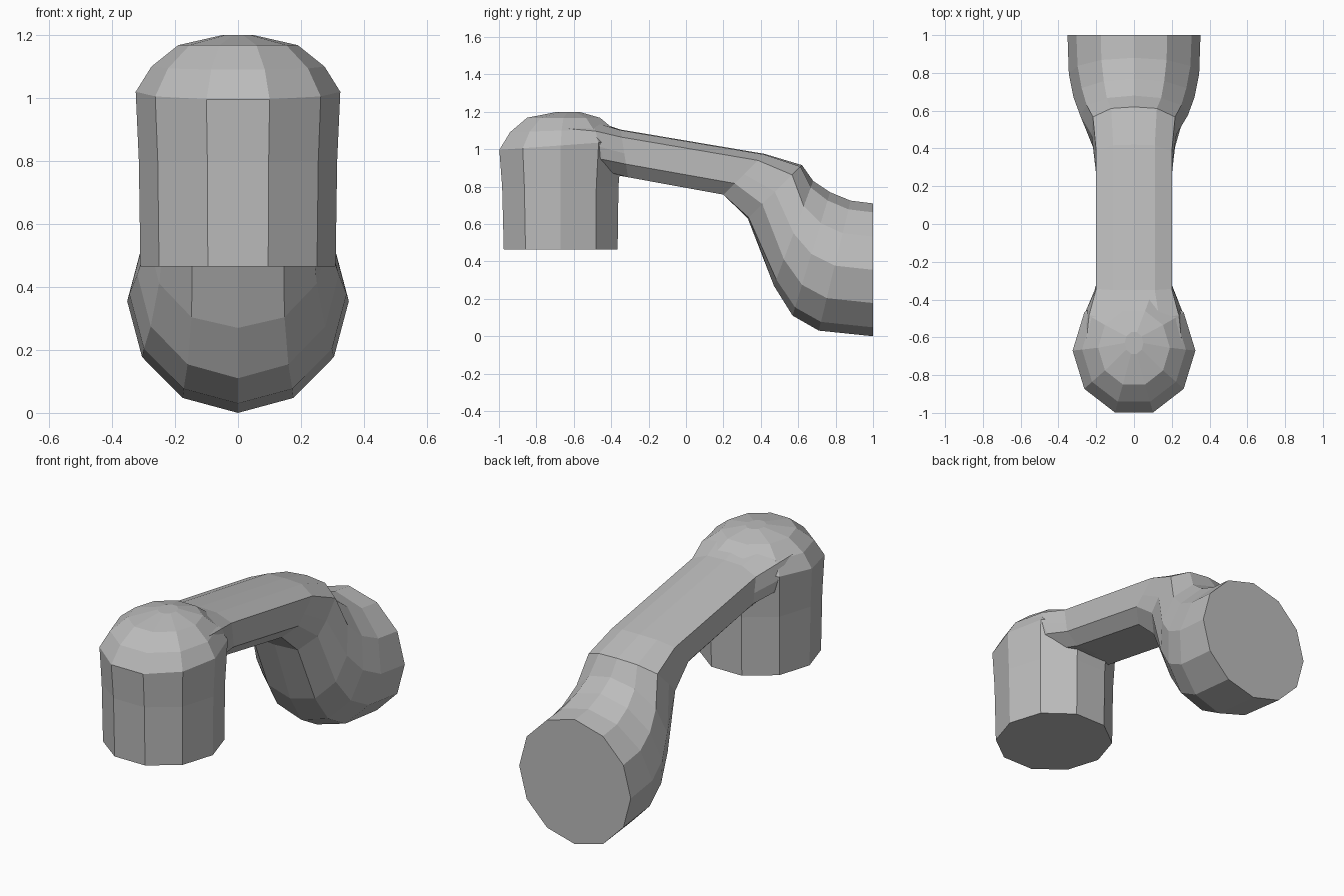
import bpy, bmesh, math
from mathutils import Vector

if "Cube" in bpy.data.objects:
    bpy.data.objects.remove(bpy.data.objects["Cube"])

grey = bpy.data.materials.new("plain grey")
grey.diffuse_color = (0.5, 0.5, 0.5, 1)
grey.use_nodes = True
grey.node_tree.nodes["Principled BSDF"].inputs["Base Color"].default_value = grey.diffuse_color


def loft(name, rings):
    """Skin a list of equal-length rings and cap both ends."""
    bm = bmesh.new()
    rows = [[bm.verts.new(p) for p in ring] for ring in rings]
    n = len(rows[0])
    for a, b in zip(rows, rows[1:]):
        for i in range(n):
            j = (i + 1) % n
            bm.faces.new((a[i], a[j], b[j], b[i]))
    bm.faces.new(rows[0])
    bm.faces.new(rows[-1])
    bmesh.ops.recalc_face_normals(bm, faces=bm.faces)
    mesh = bpy.data.meshes.new(name)
    bm.to_mesh(mesh)
    bm.free()
    mesh.materials.append(grey)
    ob = bpy.data.objects.new(name, mesh)
    bpy.context.collection.objects.link(ob)
    return ob


# Front cup: ten-sided upright cylinder with a domed top
def cup_ring(z, rx, ry, cy, tilt=0.0):
    ring = []
    for i in range(10):
        a = math.radians(36 * i)
        y = math.sin(a)
        ring.append((rx * math.cos(a), cy + ry * y, z + tilt * y))
    return ring


cup = loft("front_cup", [
    cup_ring(0.465, 0.31, 0.32, -0.67),
    cup_ring(0.80, 0.315, 0.327, -0.672),
    cup_ring(1.02, 0.325, 0.345, -0.67, 0.025),
    cup_ring(1.10, 0.275, 0.29, -0.665, 0.01),
    cup_ring(1.168, 0.19, 0.205, -0.655),
    cup_ring(1.20, 0.05, 0.06, -0.63),
])

# Arm and rear bulb: one tube blending from a chamfered bar to a round end
half_bar = [(0, 1), (0.55, 0.97), (1, 0.68), (1, 0), (1, -0.45), (0.68, -1), (0, -1)]
half_round = [(math.sin(math.pi * i / 6), math.cos(math.pi * i / 6)) for i in range(7)]


def full(half):
    return half + [(-x, y) for x, y in half[5:0:-1]]


def tube_ring(top, bottom, width, roundness):
    t, b = Vector((0, *top)), Vector((0, *bottom))
    mid, up = (t + b) / 2, (t - b) / 2
    ring = []
    for p, q in zip(full(half_bar), full(half_round)):
        x = p[0] + (q[0] - p[0]) * roundness
        h = p[1] + (q[1] - p[1]) * roundness
        ring.append(mid + up * h + Vector((x * width, 0, 0)))
    return ring


arm = loft("arm_and_rear_bulb", [
    tube_ring((-0.65, 1.195), (-0.65, 0.85), 0.29, 0.9),
    tube_ring((-0.50, 1.155), (-0.42, 0.87), 0.255, 0.5),
    tube_ring((-0.35, 1.105), (-0.31, 0.85), 0.20, 0),
    tube_ring((0.42, 0.975), (0.20, 0.757), 0.20, 0),
    tube_ring((0.62, 0.915), (0.33, 0.63), 0.225, 0.25),
    tube_ring((0.68, 0.83), (0.47, 0.27), 0.285, 0.9),
    tube_ring((0.77, 0.77), (0.57, 0.11), 0.32, 1),
    tube_ring((0.88, 0.725), (0.71, 0.03), 0.345, 1),
    tube_ring((1.0, 0.71), (1.0, 0.0), 0.352, 1),
])

# Merge the arm into the cup so the body is a single skin
join = cup.modifiers.new("join", 'BOOLEAN')
join.operation = 'UNION'
join.solver = 'EXACT'
join.object = arm
bpy.context.view_layer.update()
merged = bpy.data.meshes.new_from_object(
    cup.evaluated_get(bpy.context.evaluated_depsgraph_get()))
cup.modifiers.clear()
cup.data = merged
cup.name = "curved_body"
bpy.data.objects.remove(arm)
